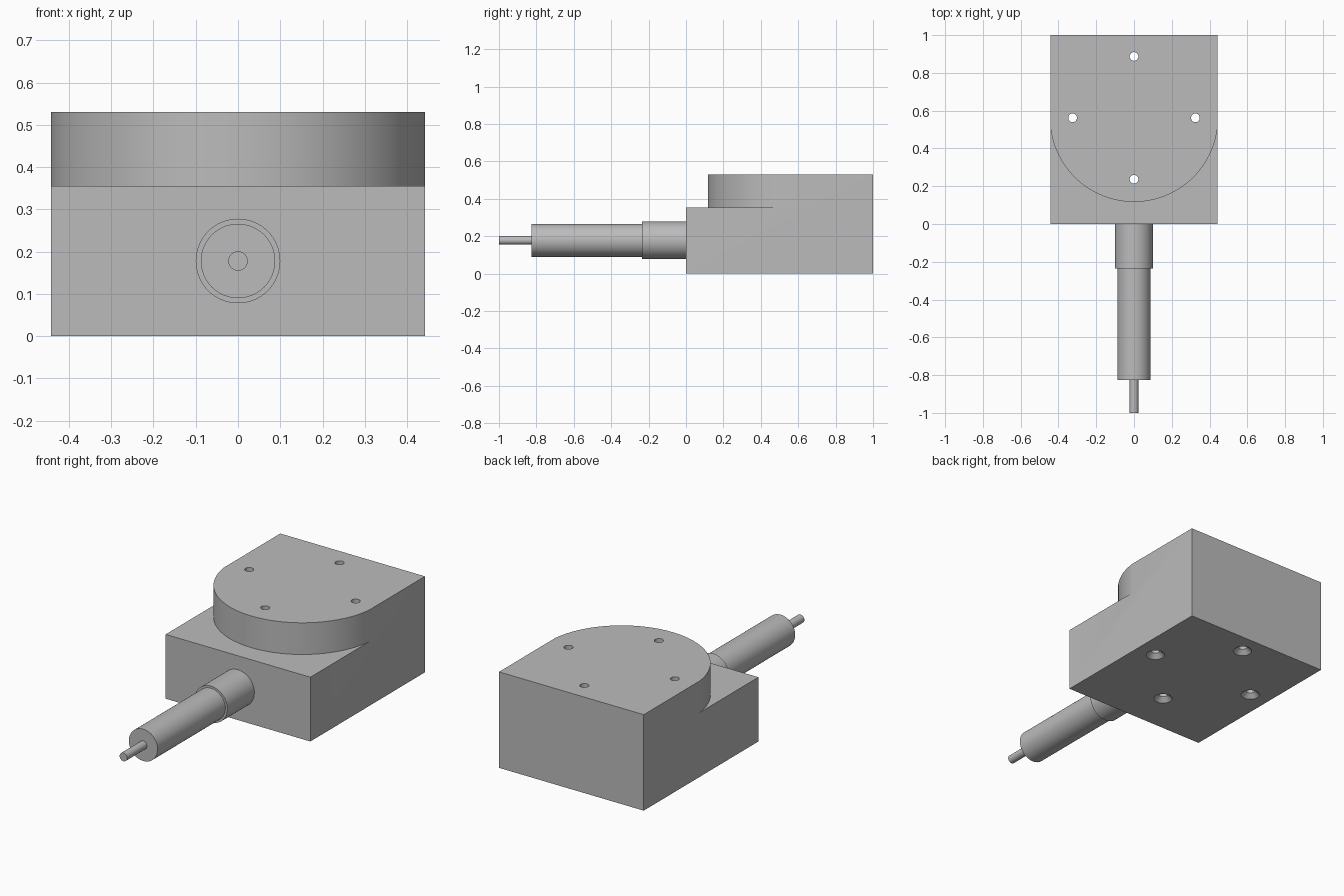
import bpy, bmesh, math
from mathutils import Matrix

if "Cube" in bpy.data.objects:
    bpy.data.objects.remove(bpy.data.objects["Cube"])

HALF_W, TOP, LEDGE = 0.442, 0.53, 0.355
ARC_Y, ARC_R = 0.562, 0.445      # rounded nose and hole circle centre

grey = bpy.data.materials.new("machined grey")
grey.diffuse_color = (0.5, 0.5, 0.5, 1)
grey.use_nodes = True
grey.node_tree.nodes["Principled BSDF"].inputs["Base Color"].default_value = grey.diffuse_color


def make_object(name, bm):
    bmesh.ops.recalc_face_normals(bm, faces=bm.faces)
    mesh = bpy.data.meshes.new(name)
    bm.to_mesh(mesh)
    bm.free()
    mesh.materials.append(grey)
    obj = bpy.data.objects.new(name, mesh)
    bpy.context.collection.objects.link(obj)
    return obj


def prism(name, outline, z0, z1):
    """Extrude a flat outline upward."""
    bm = bmesh.new()
    face = bm.faces.new([bm.verts.new((x, y, z0)) for x, y in outline])
    ext = bmesh.ops.extrude_face_region(bm, geom=[face])
    verts = [g for g in ext["geom"] if isinstance(g, bmesh.types.BMVert)]
    bmesh.ops.translate(bm, verts=verts, vec=(0, 0, z1 - z0))
    return make_object(name, bm)


def lathe(name, profile, matrix, sides):
    """Stack rings of (radius, height) around z, cap the ends, then place."""
    bm = bmesh.new()
    rings = []
    for r, h in profile:
        rings.append([bm.verts.new((r * math.cos(2 * math.pi * i / sides),
                                    r * math.sin(2 * math.pi * i / sides), h))
                      for i in range(sides)])
    for a, b in zip(rings, rings[1:]):
        for i in range(sides):
            j = (i + 1) % sides
            bm.faces.new((a[i], a[j], b[j], b[i]))
    bm.faces.new(rings[0])
    bm.faces.new(rings[-1])
    bm.transform(matrix)
    return make_object(name, bm)


def smooth(obj):
    bpy.ops.object.select_all(action='DESELECT')
    obj.select_set(True)
    bpy.context.view_layer.objects.active = obj
    bpy.ops.object.shade_smooth_by_angle(angle=math.radians(30))


def cut(obj, cutter):
    mod = obj.modifiers.new("cut", 'BOOLEAN')
    mod.operation = 'DIFFERENCE'
    mod.solver = 'EXACT'
    mod.object = cutter
    bpy.context.view_layer.objects.active = obj
    bpy.ops.object.modifier_apply(modifier=mod.name)
    bpy.data.objects.remove(cutter)


# Housing block
body = prism("housing", [(-HALF_W, 0), (HALF_W, 0), (HALF_W, 1), (-HALF_W, 1)], 0, TOP)

# Front step around the rounded raised platform
half_angle = math.asin(HALF_W / ARC_R)
steps = 64
arc = []
for i in range(steps + 1):
    a = half_angle * (1 - 2 * i / steps)
    arc.append((ARC_R * math.sin(a), ARC_Y - ARC_R * math.cos(a)))
y_end = arc[0][1]
step_outline = [(-0.6, -0.2), (0.6, -0.2), (0.6, y_end)] + arc + [(-0.6, y_end)]
cut(body, prism("step_cutter", step_outline, LEDGE, TOP + 0.2))

# Four through holes, countersunk underneath
for k in range(4):
    a = k * math.pi / 2
    place = Matrix.Translation((0.325 * math.cos(a), ARC_Y + 0.325 * math.sin(a), 0))
    cut(body, lathe("hole_cutter", [(0.058, -0.01), (0.048, 0), (0.023, 0.024),
                                    (0.023, TOP + 0.1)], place, 32))
smooth(body)

# Stepped adjuster: collar, barrel and thin spindle pointing forward
forward = Matrix.Translation((0, 0, 0.178)) @ Matrix.Rotation(math.pi / 2, 4, 'X')
adjuster = lathe("adjuster", [(0.1, 0), (0.1, 0.236), (0.088, 0.236), (0.088, 0.827),
                              (0.023, 0.827), (0.023, 1)], forward, 64)
smooth(adjuster)
